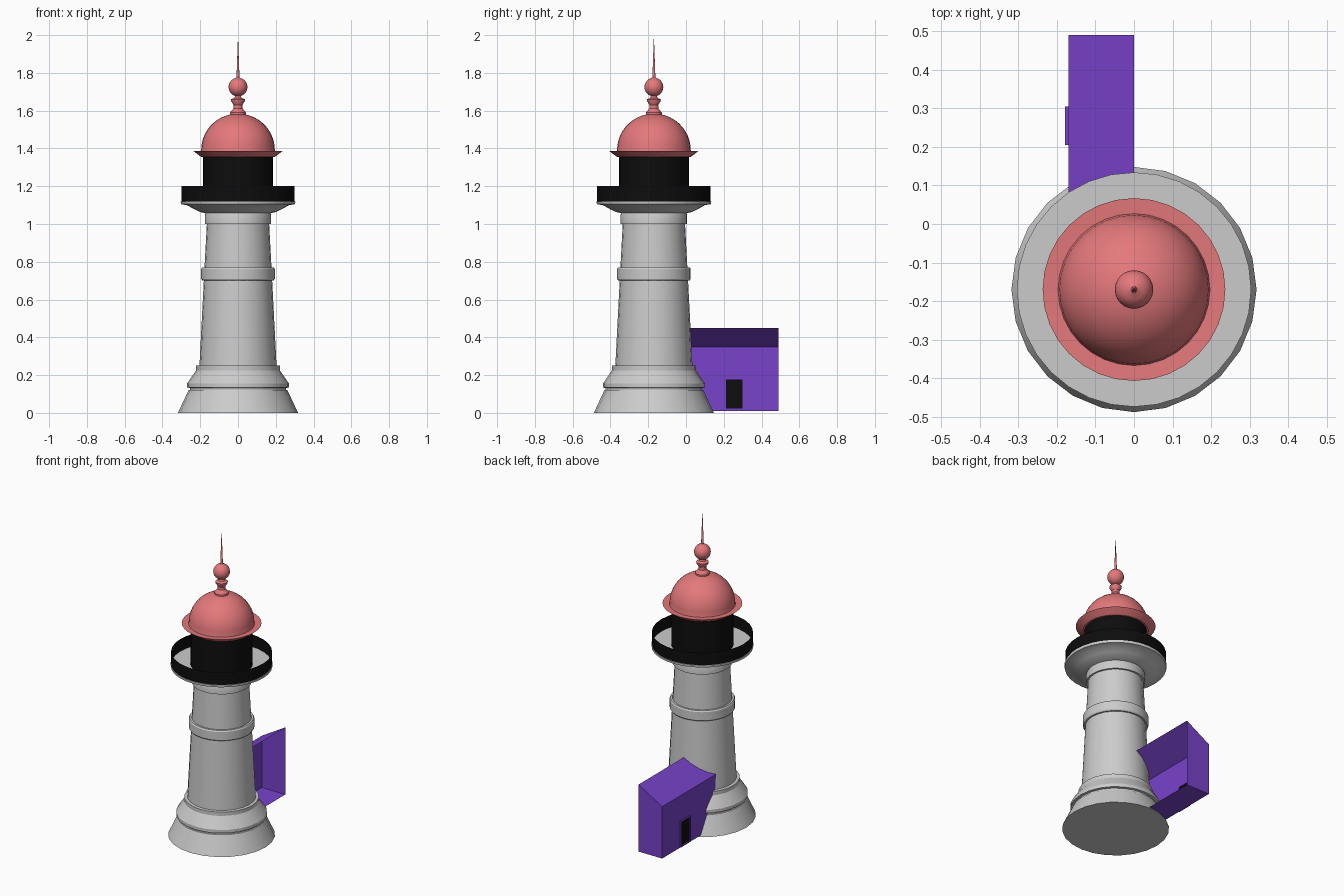
import bpy, bmesh, math

if "Cube" in bpy.data.objects:
    bpy.data.objects.remove(bpy.data.objects["Cube"])

CY = -0.17  # tower axis


def material(name, rgb):
    m = bpy.data.materials.new(name)
    m.diffuse_color = (*rgb, 1)
    m.use_nodes = True
    m.node_tree.nodes["Principled BSDF"].inputs["Base Color"].default_value = m.diffuse_color
    return m


PINK = material("pink", (0.78, 0.19, 0.2))
BLACK = material("black", (0.004, 0.004, 0.004))
PURPLE = material("purple", (0.19, 0.055, 0.6))


def finish(name, bm, mat=None, smooth=False):
    me = bpy.data.meshes.new(name)
    bm.to_mesh(me)
    bm.free()
    ob = bpy.data.objects.new(name, me)
    bpy.context.collection.objects.link(ob)
    if mat:
        me.materials.append(mat)
    if smooth:
        bpy.ops.object.select_all(action='DESELECT')
        ob.select_set(True)
        bpy.context.view_layer.objects.active = ob
        bpy.ops.object.shade_smooth_by_angle(angle=math.radians(30))
    return ob


def lathe(name, profile, mat=None, sides=32):
    """Revolve (radius, z) points, listed bottom to top, about the tower axis."""
    bm = bmesh.new()
    verts = [bm.verts.new((r, CY, z)) for r, z in profile]
    edges = [bm.edges.new(p) for p in zip(verts, verts[1:])]
    bmesh.ops.spin(bm, geom=verts + edges, cent=(0, CY, 0), axis=(0, 0, 1),
                   angle=math.tau, steps=sides, use_merge=True)
    bmesh.ops.remove_doubles(bm, verts=bm.verts, dist=1e-5)
    bmesh.ops.recalc_face_normals(bm, faces=bm.faces)
    return finish(name, bm, mat, True)


def panels(name, faces, mat):
    bm = bmesh.new()
    for f in faces:
        bm.faces.new([bm.verts.new(p) for p in f])
    bmesh.ops.remove_doubles(bm, verts=bm.verts, dist=1e-5)
    return finish(name, bm, mat)


def side_rect(x, y0, y1, z0, z1):
    return [(x, y0, z0), (x, y0, z1), (x, y1, z1), (x, y1, z0)]


def box(name, x0, x1, y0, y1, z0, z1, mat):
    bm = bmesh.new()
    bmesh.ops.create_cube(bm, size=1)
    for v in bm.verts:
        v.co.x = x1 if v.co.x > 0 else x0
        v.co.y = y1 if v.co.y > 0 else y0
        v.co.z = z1 if v.co.z > 0 else z0
    return finish(name, bm, mat)


# Stone tower: plinth, tapering shaft with two bands, gallery deck
lathe("tower", [(0, 0), (0.318, 0), (0.262, 0.12), (0.255, 0.122), (0.255, 0.132),
                (0.27, 0.134), (0.27, 0.155), (0.222, 0.225), (0.222, 0.25),
                (0.204, 0.252), (0.181, 0.70)], sides=24)
lathe("middle_band", [(0.18, 0.702), (0.19, 0.702), (0.195, 0.71), (0.195, 0.762),
                      (0.19, 0.77), (0.178, 0.77)])
lathe("upper_shaft", [(0.181, 0.70), (0.165, 1.0)], sides=24)
lathe("upper_band", [(0.16, 1.0), (0.176, 1.0), (0.176, 1.05), (0.172, 1.058),
                     (0.16, 1.058)])
lathe("gallery", [(0.16, 1.055), (0.20, 1.063), (0.235, 1.08), (0.27, 1.10),
                  (0.302, 1.105), (0.304, 1.12), (0.18, 1.12)])

# Gallery railing and lantern room
lathe("railing", [(0.3, 1.12), (0.3, 1.2)], BLACK)
lathe("lantern", [(0.185, 1.12), (0.185, 1.36)], BLACK)

# Domed roof with flared rim
dome = [(0.195 * math.cos(a), 1.392 + 0.192 * math.sin(a))
        for a in (i * math.radians(78) / 10 for i in range(11))]
lathe("dome", [(0.18, 1.355), (0.195, 1.355), (0.237, 1.387), (0.197, 1.385)] + dome, PINK)

# Finial: collar, bead, ball and spike
ball = [(0.05 * math.cos(a), 1.725 + 0.05 * math.sin(a))
        for a in (math.radians(-72 + 14.7 * i) for i in range(11))]
lathe("finial", [(0.042, 1.57), (0.042, 1.59), (0.032, 1.602), (0.024, 1.612),
                 (0.023, 1.63), (0.036, 1.65), (0.037, 1.66), (0.02, 1.667)]
      + ball + [(0.008, 1.777), (0.0, 2.0)], PINK, 24)

# Lean-to annex, open on its right side, running into the tower
X, Y0, Y1, Z0, EAVE, RIDGE = -0.17, -0.09, 0.49, 0.01, 0.35, 0.45
DY0, DY1, DZ0, DZ1 = 0.205, 0.305, 0.015, 0.185
panels("annex", [
    side_rect(X, Y0, DY0, Z0, EAVE),
    side_rect(X, DY1, Y1, Z0, EAVE),
    side_rect(X, DY0, DY1, DZ1, EAVE),
    side_rect(X, DY0, DY1, Z0, DZ0),
    [(X, Y1, Z0), (X, Y1, EAVE), (0, Y1, RIDGE), (0, Y1, Z0)],
    [(X, Y0, EAVE), (0, Y0, RIDGE), (0, Y1, RIDGE), (X, Y1, EAVE)],
    [(X, Y0, Z0), (X, Y1, Z0), (0, Y1, Z0), (0, Y0, Z0)],
], PURPLE)

# Door and its frame
T, FX = 0.007, -0.179
panels("door", [side_rect(-0.173, DY0, DY1, DZ0, DZ1)], BLACK)
box("door_jamb_near", FX, X, DY0, DY0 + T, DZ0, DZ1, PURPLE)
box("door_jamb_far", FX, X, DY1 - T, DY1, DZ0, DZ1, PURPLE)
box("door_lintel", FX, X, DY0 + T, DY1 - T, DZ1 - T, DZ1, PURPLE)
box("door_sill", FX, X, DY0 + T, DY1 - T, DZ0, DZ0 + T, PURPLE)
